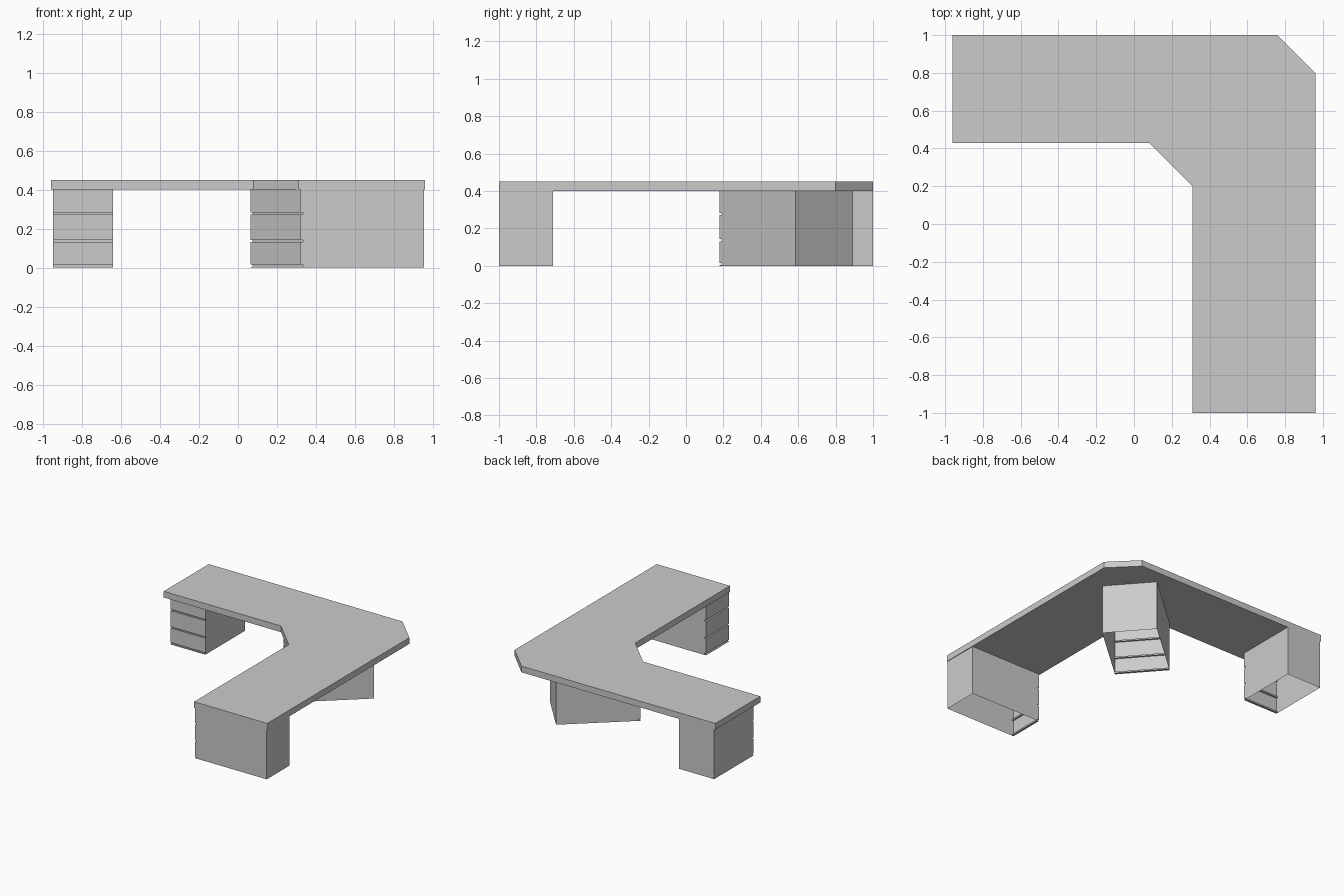
import bpy, bmesh, math
from mathutils import Matrix, Vector

cube = bpy.data.objects.get("Cube")
if cube:
    bpy.data.objects.remove(cube, do_unlink=True)

grey = bpy.data.materials.new("plain_grey")
grey.use_nodes = True
grey.diffuse_color = (0.6, 0.6, 0.6, 1)
grey.node_tree.nodes["Principled BSDF"].inputs["Base Color"].default_value = (0.6, 0.6, 0.6, 1)

UNDERSIDE, TOP = 0.40, 0.45
GROOVE_DEPTH, GROOVE_HEIGHT = 0.014, 0.011


def add_object(name, bm):
    bmesh.ops.recalc_face_normals(bm, faces=bm.faces[:])
    mesh = bpy.data.meshes.new(name)
    bm.to_mesh(mesh)
    bm.free()
    mesh.materials.append(grey)
    obj = bpy.data.objects.new(name, mesh)
    bpy.context.collection.objects.link(obj)
    return obj


# L-shaped worktop with cut inner and outer corners
def worktop():
    outline = [(-0.96, 0.43), (0.08, 0.43), (0.31, 0.2), (0.31, -1),
               (0.96, -1), (0.96, 0.8), (0.76, 1), (-0.96, 1)]
    bm = bmesh.new()
    face = bm.faces.new([bm.verts.new((x, y, UNDERSIDE)) for x, y in outline])
    solid = bmesh.ops.extrude_face_region(bm, geom=[face], use_keep_orig=True)
    moved = [v for v in solid["geom"] if isinstance(v, bmesh.types.BMVert)]
    bmesh.ops.translate(bm, verts=moved, vec=Vector((0, 0, TOP - UNDERSIDE)))
    add_object("worktop", bm)


# Drawer cabinet: open-bottomed shell whose front is folded into three drawers
def cabinet(name, corner, angle, width, depth):
    profile = [(0, 0)]
    for z in (0.004, 0.131, 0.271):
        profile += [(0, z), (GROOVE_DEPTH, z),
                    (GROOVE_DEPTH, z + GROOVE_HEIGHT), (0, z + GROOVE_HEIGHT)]
    profile += [(0, UNDERSIDE), (depth, UNDERSIDE), (depth, 0)]

    bm = bmesh.new()
    near = [bm.verts.new((0, y, z)) for y, z in profile]
    far = [bm.verts.new((width, y, z)) for y, z in profile]
    bm.faces.new(near)
    bm.faces.new(far[::-1])
    for i in range(len(profile) - 1):
        bm.faces.new((near[i], far[i], far[i + 1], near[i + 1]))
    place = Matrix.Translation((*corner, 0)) @ Matrix.Rotation(math.radians(angle), 4, "Z")
    bm.transform(place)
    add_object(name, bm)


worktop()
cabinet("right_end_drawers", (-0.95, 0.5), 0, 0.31, 0.5)
cabinet("corner_drawers", (0.065, 0.485), -48.7, 0.407, 0.617)
cabinet("front_end_drawers", (0.32, -0.71), -90, 0.29, 0.635)
